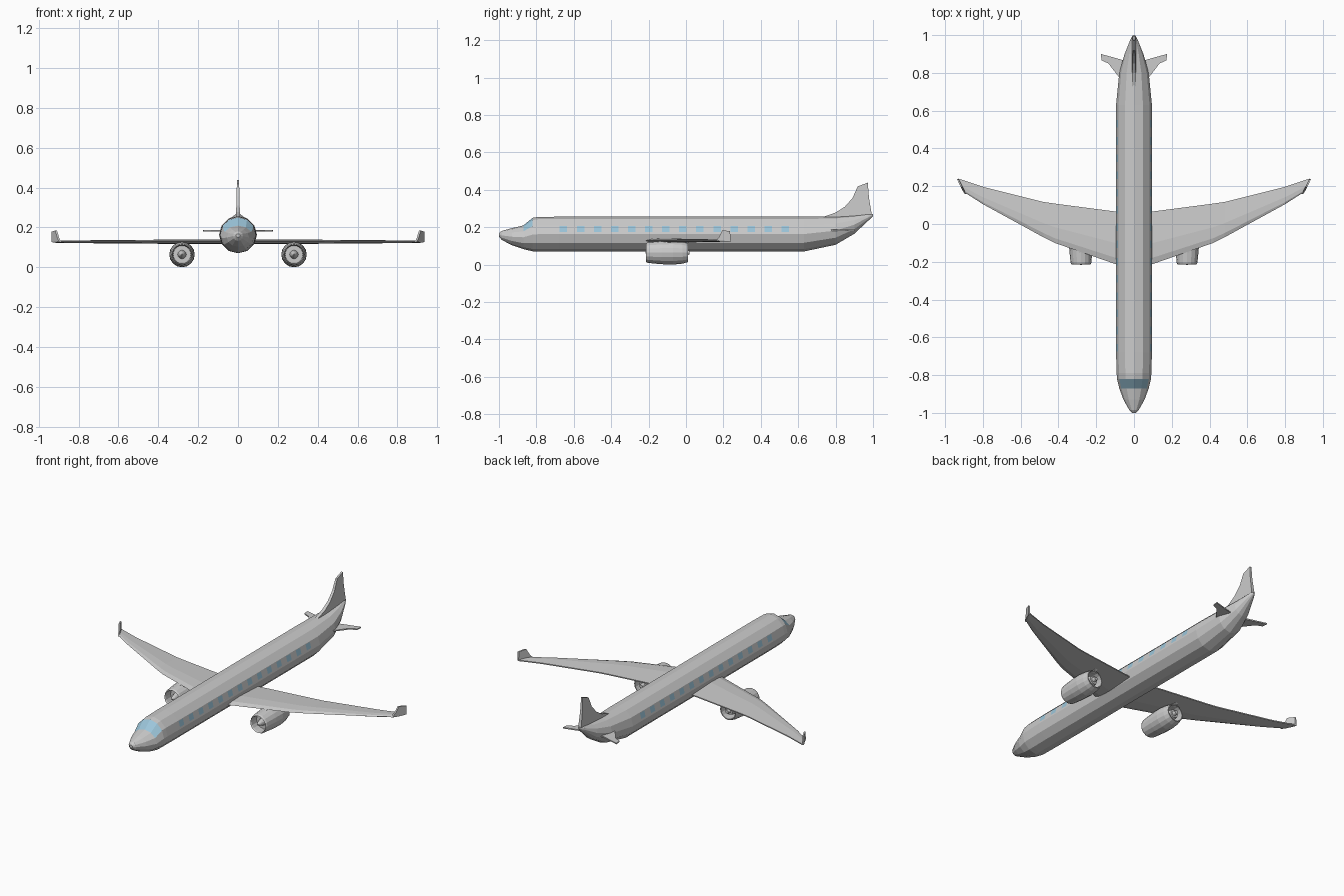
import bpy, bmesh
from math import sin, cos, pi, radians

if "Cube" in bpy.data.objects:
    bpy.data.objects.remove(bpy.data.objects["Cube"])

glass = bpy.data.materials.new("glass_blue")
glass.diffuse_color = (0.33, 0.56, 0.70, 1)
glass.use_nodes = True
glass.node_tree.nodes["Principled BSDF"].inputs["Base Color"].default_value = glass.diffuse_color
grey = bpy.data.materials.new("body_grey")
grey.diffuse_color = (0.8, 0.8, 0.8, 1)
grey.use_nodes = True
grey.node_tree.nodes["Principled BSDF"].inputs["Base Color"].default_value = grey.diffuse_color


def finish(name, bm, mirror=False, fix=True):
    if fix:
        bmesh.ops.recalc_face_normals(bm, faces=bm.faces)
    me = bpy.data.meshes.new(name)
    bm.to_mesh(me)
    bm.free()
    ob = bpy.data.objects.new(name, me)
    bpy.context.collection.objects.link(ob)
    if mirror:
        ob.modifiers.new("Mirror", 'MIRROR').use_mirror_merge = False
    return ob


def loft(name, rings, mirror=False, closed=False):
    """Skin a list of equal-length point rings; cap the ends or join them."""
    bm = bmesh.new()
    vs = [[bm.verts.new(p) for p in r] for r in rings]
    n = len(rings[0])
    pairs = list(zip(vs, vs[1:])) + ([(vs[-1], vs[0])] if closed else [])
    for a, b in pairs:
        for i in range(n):
            j = (i + 1) % n
            bm.faces.new((a[i], a[j], b[j], b[i]))
    if not closed:
        bm.faces.new(vs[0])
        bm.faces.new(vs[-1])
    return finish(name, bm, mirror)


def lathe(name, profile, cx, cz, n=16, closed=False):
    """Revolve (y, radius) pairs around a y-parallel axis, mirrored in x."""
    rings = [[(cx + r * cos(2 * pi * i / n), y, cz + r * sin(2 * pi * i / n))
              for i in range(n)] for y, r in profile]
    return loft(name, rings, True, closed)


# Fuselage: y, half width, bottom z, top z
stations = [(-1.0, .010, .150, .168), (-.985, .025, .132, .180), (-.93, .056, .103, .195),
            (-.87, .078, .083, .209), (-.82, .090, .071, .250), (-.79, .092, .070, .255),
            (-.68, .095, .070, .256), (.63, .095, .070, .256), (.80, .078, .106, .257),
            (.90, .050, .165, .262), (.975, .020, .235, .271), (1.0, .006, .258, .271)]
rings = [[(w * cos(radians(30 * i)), y, (b + t) / 2 + (t - b) / 2 * sin(radians(30 * i)))
          for i in range(12)] for y, w, b, t in stations]
body = loft("fuselage", rings)

# Windshield: upper faces of one fuselage band
body.data.materials.append(grey)
body.data.materials.append(glass)
for f in body.data.polygons:
    if -.86 < f.center.y < -.83 and f.center.z > .19:
        f.material_index = 1

# Cabin windows: panes lying on the upper side facet
bm = bmesh.new()
for k in range(14):
    y = -.655 + .0912 * k
    quad = []
    for dy, z in ((-.02, .174), (.02, .174), (.02, .207), (-.02, .207)):
        x = .095 - (z - .163) / .0465 * .0127 + .0015
        quad.append(bm.verts.new((x, y + dy, z)))
    bm.faces.new(quad)
windows = finish("cabin_windows", bm, True, fix=False)
windows.data.materials.append(glass)

# Wings: x, leading y, trailing y, thickness
wing = []
for x, yl, yt, t in ((.04, -.232, .060, .026), (.09, -.215, .065, .024), (.42, -.10, .108, .020),
                     (.48, -.070, .117, .019), (.80, .105, .197, .014), (.905, .172, .232, .011),
                     (.93, .225, .241, .009)):
    c, z = yt - yl, .128
    wing.append([(x, yl, z), (x, yl + .12 * c, z + t * .38), (x, yl + .4 * c, z + t / 2),
                 (x, yt, z + .003), (x, yt, z - .003),
                 (x, yl + .4 * c, z - t / 2), (x, yl + .12 * c, z - t * .38)])
loft("wing", wing, True)

# Winglets: thin upright blades along the slanted tip
blade = ((.892, .160, .126), (.932, .238, .126), (.931, .236, .178), (.912, .195, .184), (.902, .178, .150))
loft("winglet", [[(x + d, y, z) for x, y, z in blade] for d in (-.004, .005)], True)

# Engines: hollow nacelle, fan disc with spinner, core with exhaust cone
EX, EZ = .281, .064
lathe("engine_nacelle", [(-.208, .046), (-.215, .050), (-.205, .055), (-.13, .062), (-.07, .064),
                         (-.02, .059), (.010, .051), (.010, .046), (-.06, .045), (-.15, .044)],
      EX, EZ, closed=True)
lathe("engine_fan", [(-.165, .046), (-.15, .046)], EX, EZ)
lathe("engine_spinner", [(-.217, .004), (-.20, .013), (-.165, .022)], EX, EZ, 12)
lathe("engine_exhaust", [(-.155, .034), (-.03, .032), (.0, .024), (.0, .014), (.02, .010)], EX, EZ, 12)

# Engine pylons
pylon = ((-.17, .118), (-.12, .132), (.03, .126), (.0, .108))
loft("engine_pylon", [[(EX + d, y, z) for y, z in pylon] for d in (-.008, .008)], True)

# Tailplane
tail = ((.02, .745), (.075, .772), (.105, .81), (.135, .85), (.172, .866), (.175, .900),
        (.12, .885), (.06, .868), (.02, .87))
loft("tailplane", [[(x, y, z) for x, y in tail] for z in (.180, .187)], True)

# Tail fin
fin = ((.70, .245), (.76, .264), (.80, .278), (.85, .310), (.89, .355), (.918, .418),
       (.972, .438), (.978, .36), (.993, .268))
loft("tail_fin", [[(d * (.010 - .025 * (z - .25)), y, z) for y, z in fin] for d in (-1, 1)])
